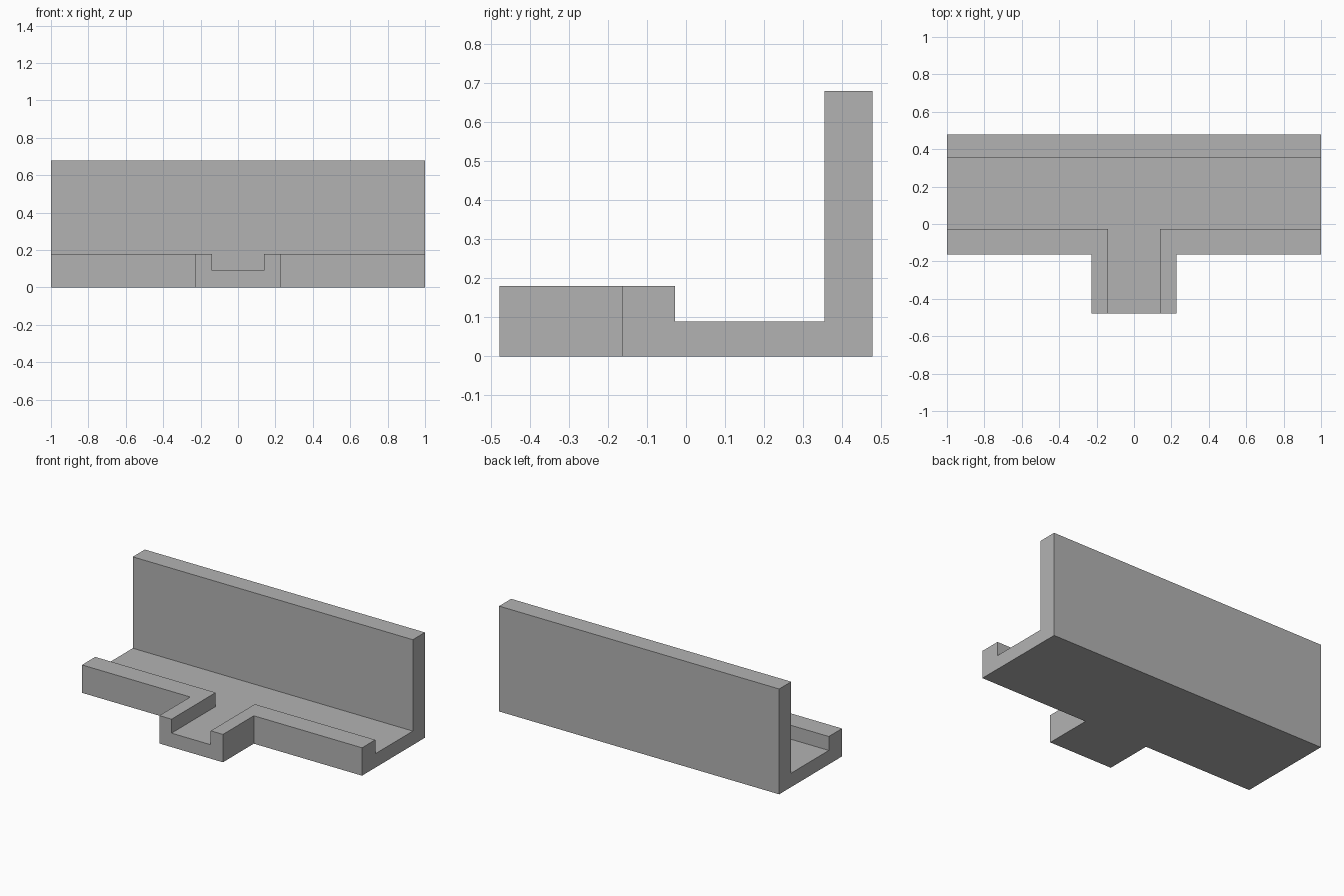
import bpy
import bmesh

cube = bpy.data.objects.get("Cube")
if cube:
    bpy.data.objects.remove(cube, do_unlink=True)

# Plan positions and heights
HALF, SPOUT, SLOT = 1.0, 0.227, 0.14
FRONT, RIM_FRONT, RIM_BACK, WALL_FRONT, BACK = -0.478, -0.163, -0.028, 0.355, 0.478
FLOOR_Z, RIM_Z, WALL_Z = 0.09, 0.18, 0.68

grey = bpy.data.materials.new("plain_grey")
grey.use_nodes = True
colour = (0.45, 0.45, 0.45, 1.0)
grey.diffuse_color = colour
grey.node_tree.nodes["Principled BSDF"].inputs["Base Color"].default_value = colour

bm = bmesh.new()
corners = {}


def region(points):
    """Flat plan region, sharing corners with its neighbours."""
    for p in points:
        if p not in corners:
            corners[p] = bm.verts.new((*p, 0))
    return bm.faces.new([corners[p] for p in points])


def raise_faces(faces, height):
    """Extrude faces upward and return the new top faces."""
    geom = bmesh.ops.extrude_face_region(bm, geom=faces)["geom"]
    verts = [g for g in geom if isinstance(g, bmesh.types.BMVert)]
    bmesh.ops.translate(bm, verts=verts, vec=(0, 0, height))
    return [g for g in geom if isinstance(g, bmesh.types.BMFace)]


def top_faces(test):
    bm.normal_update()
    return [f for f in bm.faces if abs(f.normal.z) > 0.9
            and f.calc_center_median().z > FLOOR_Z / 2 and test(f)]


# Channel floor with its front outlet
right_half = [(SLOT, FRONT), (SLOT, RIM_BACK), (HALF, RIM_BACK), (HALF, WALL_FRONT)]
region(right_half + [(-x, y) for x, y in reversed(right_half)])

# Back wall strip
region([(-HALF, WALL_FRONT), (HALF, WALL_FRONT), (HALF, BACK), (-HALF, BACK)])

# L-shaped front rims, mirrored
rim = [(SLOT, RIM_BACK), (SLOT, FRONT), (SPOUT, FRONT),
       (SPOUT, RIM_FRONT), (HALF, RIM_FRONT), (HALF, RIM_BACK)]
region(rim)
region([(-x, y) for x, y in reversed(rim)])

# Raise the base, then the rims and the wall
raise_faces(list(bm.faces), FLOOR_Z)
raise_faces(top_faces(lambda f: len(f.verts) == len(rim)), RIM_Z - FLOOR_Z)
raise_faces(top_faces(lambda f: len(f.verts) == 4), WALL_Z - FLOOR_Z)

# Merge flat neighbours into clean faces
bmesh.ops.recalc_face_normals(bm, faces=bm.faces)
bmesh.ops.dissolve_limit(bm, angle_limit=0.01, verts=bm.verts, edges=bm.edges)
bmesh.ops.recalc_face_normals(bm, faces=bm.faces)

mesh = bpy.data.meshes.new("walled_channel")
bm.to_mesh(mesh)
bm.free()
mesh.materials.append(grey)
bpy.context.collection.objects.link(bpy.data.objects.new("walled_channel", mesh))
